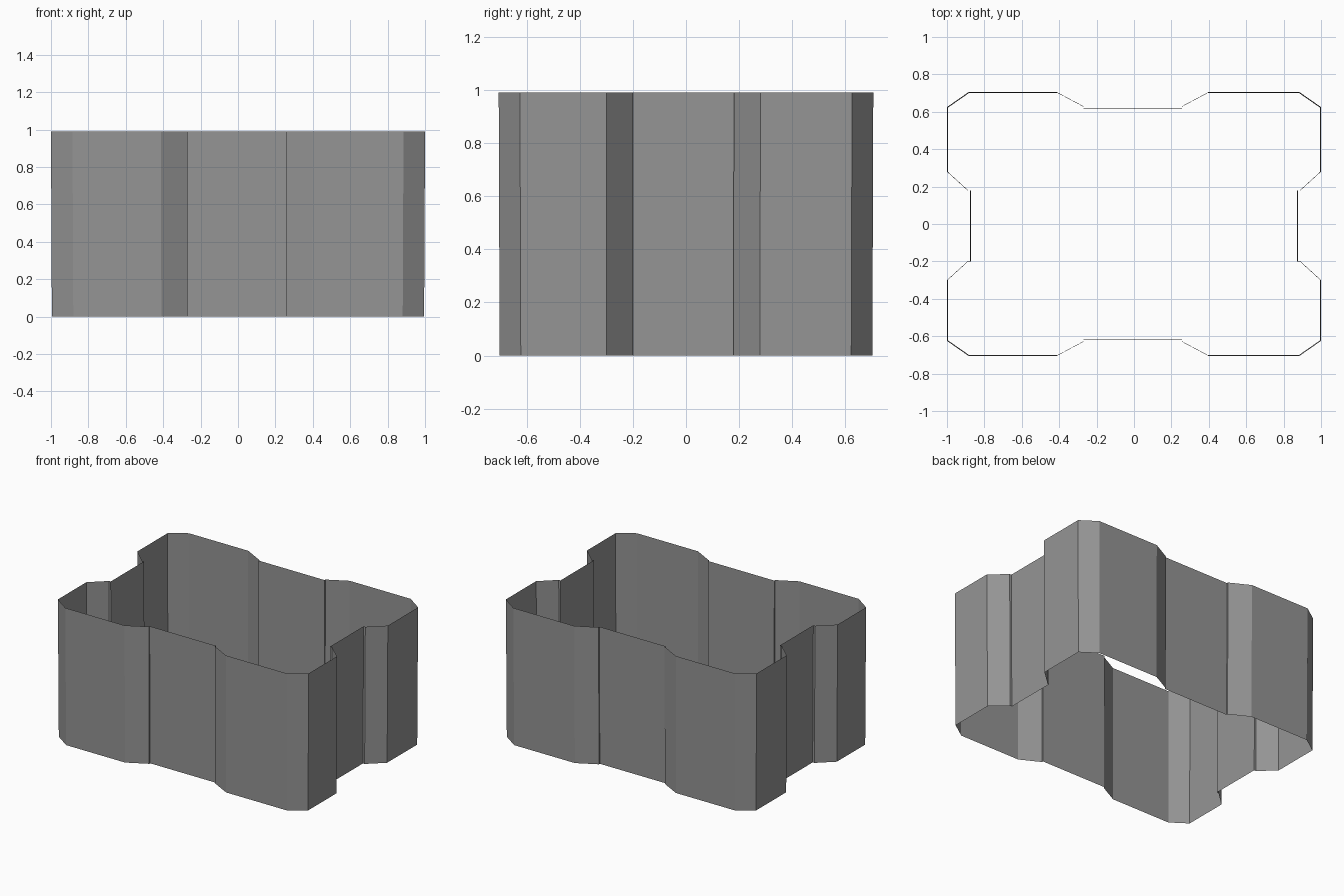
import bpy
import bmesh

cube = bpy.data.objects.get("Cube")
if cube:
    bpy.data.objects.remove(cube)

HEIGHT = 0.99
BASE_SCALE = 0.995           # slight draft towards the bottom
SHIFT_X, SHIFT_Y = -0.007, -0.01   # recesses sit slightly off centre

# Quarter outline from the side recess round the corner to the back recess
quarter = [(0.876, 0.19), (0.89, 0.19), (1.0, 0.29), (1.0, 0.625),
           (0.885, 0.705), (0.405, 0.705), (0.264, 0.63), (0.264, 0.62)]


def place(x, y):
    """Move only the recess points off centre."""
    return (x + SHIFT_X * (abs(x) < 0.5), y + SHIFT_Y * (abs(y) < 0.5))


# Mirror the quarter into a closed counter-clockwise outline
outline = []
for sx, sy in ((1, 1), (-1, 1), (-1, -1), (1, -1)):
    points = [place(sx * x, sy * y) for x, y in quarter]
    outline += points if sx * sy > 0 else points[::-1]

# Plain grey
grey = bpy.data.materials.new("grey")
grey.use_nodes = True
colour = (0.3, 0.3, 0.3, 1)
grey.diffuse_color = colour
grey.node_tree.nodes["Principled BSDF"].inputs["Base Color"].default_value = colour

# Open wall band
bm = bmesh.new()
low = [bm.verts.new((x * BASE_SCALE, y * BASE_SCALE, 0)) for x, y in outline]
high = [bm.verts.new((x, y, HEIGHT)) for x, y in outline]
for i in range(len(outline)):
    j = (i + 1) % len(outline)
    bm.faces.new((low[i], low[j], high[j], high[i]))

mesh = bpy.data.meshes.new("recessed_wall")
bm.to_mesh(mesh)
bm.free()
mesh.materials.append(grey)
wall = bpy.data.objects.new("recessed_wall", mesh)
bpy.context.collection.objects.link(wall)
